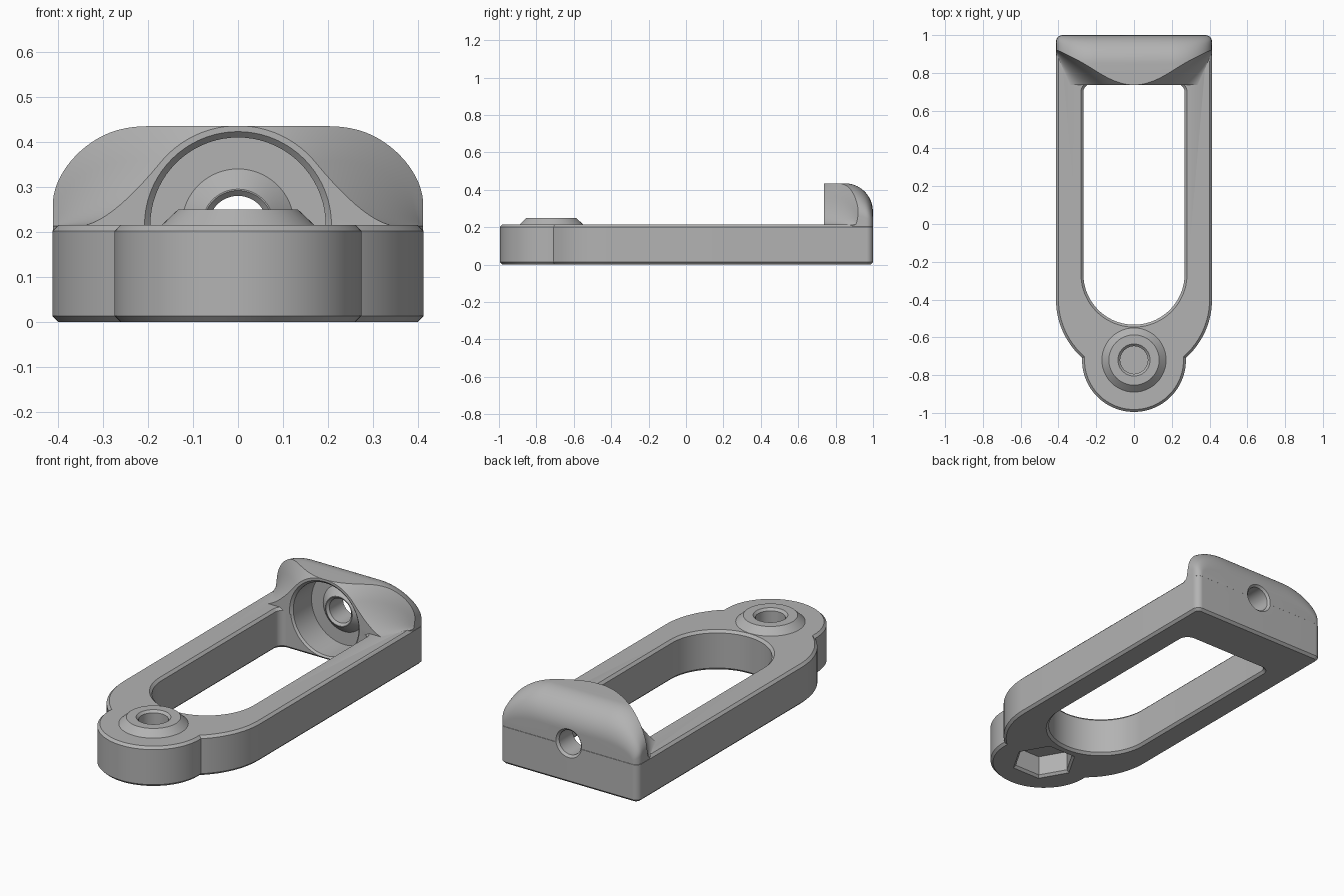
import bpy, bmesh
from math import sin, cos, acos, pi, radians, sqrt

cube = bpy.data.objects.get("Cube")
if cube:
    bpy.data.objects.remove(cube)

grey = bpy.data.materials.new("plain_grey")
grey.use_nodes = True
grey.diffuse_color = (0.45, 0.45, 0.45, 1)
grey.node_tree.nodes["Principled BSDF"].inputs["Base Color"].default_value = grey.diffuse_color


def loft(name, rings):
    """Closed solid through rings of equal point count."""
    bm = bmesh.new()
    loops = [[bm.verts.new(p) for p in ring] for ring in rings]
    n = len(loops[0])
    for a, b in zip(loops, loops[1:]):
        for i in range(n):
            j = (i + 1) % n
            bm.faces.new((a[i], a[j], b[j], b[i]))
    bm.faces.new(loops[0])
    bm.faces.new(loops[-1])
    bmesh.ops.recalc_face_normals(bm, faces=bm.faces)
    mesh = bpy.data.meshes.new(name)
    bm.to_mesh(mesh)
    bm.free()
    mesh.materials.append(grey)
    obj = bpy.data.objects.new(name, mesh)
    bpy.context.collection.objects.link(obj)
    return obj


def combine(target, tool, operation):
    """Apply a boolean and remove the tool."""
    bpy.context.view_layer.objects.active = target
    mod = target.modifiers.new("combine", "BOOLEAN")
    mod.operation, mod.solver, mod.object = operation, "EXACT", tool
    bpy.ops.object.modifier_apply(modifier=mod.name)
    bpy.data.objects.remove(tool)


def slab(name, arcs, levels):
    """Outline of arcs (x, y, radius, start, end) stacked at (z, offset) levels."""
    rings = []
    for z, off in levels:
        ring = []
        for cx, cy, r, a0, a1 in arcs:
            steps = max(6, int((a1 - a0) / 4))
            for i in range(steps + 1):
                a = radians(a0 + (a1 - a0) * i / steps)
                ring.append((cx + (r + off) * cos(a), cy + (r + off) * sin(a), z))
        rings.append(ring)
    return loft(name, rings)


def turned(name, axis, levels, sides=72):
    """Turned solid from (height, radius) pairs, upright at the nose or lying along y."""
    rings = []
    for h, r in levels:
        circle = [(r * cos(2 * pi * i / sides), r * sin(2 * pi * i / sides)) for i in range(sides)]
        if axis == "Z":
            rings.append([(u, NOSE_Y + v, h) for u, v in circle])
        else:
            rings.append([(u, h, AXIS_Z + v) for u, v in circle])
    return loft(name, rings)


def symmetric(half, y):
    """Cross-section ring from its +x half, listed top to bottom."""
    return [(x, y, z) for x, z in half] + [(-x, y, z) for x, z in reversed(half)]


NOSE_Y, AXIS_Z, TOP, CH = -0.72, 0.215, 0.215, 0.013
BEVELLED = [(0, -CH), (CH, 0), (TOP - CH, 0), (TOP, -CH)]

# Plate with a round front end, and the round nose
body = slab("bracket_body", [(0.378, 0.965, 0.035, 0, 90), (-0.378, 0.965, 0.035, 90, 180),
                             (0, -0.4, 0.413, 180, 360)], BEVELLED)
combine(body, turned("nose", "Z", [(z, 0.275 + off) for z, off in BEVELLED], 96), "UNION")

# Long slot with eased edges
slot = slab("slot_cutter", [(0.228, 0.7, 0.04, 0, 90), (-0.228, 0.7, 0.04, 90, 180),
                            (0, -0.265, 0.268, 180, 360)],
            [(-0.01, CH + 0.01), (CH, 0), (TOP - CH, 0), (TOP + 0.01, CH + 0.01)])
combine(body, slot, "DIFFERENCE")


# Upright head: rounded top corners and a rounded rear top edge
def head_section(y):
    drop = 0.15 - sqrt(max(0, 0.15 ** 2 - max(0, y - 0.849) ** 2))
    side = 0.035 - sqrt(max(0, 0.035 ** 2 - max(0, y - 0.964) ** 2))
    w, top, b = 0.412 - side, 0.435 - drop, 0.17 - 0.7 * drop
    half = []
    for i in range(21):
        a = pi / 2 * (1 - i / 20)
        half.append((w - 0.21 + 0.21 * cos(a), top - b + b * sin(a)))
    return symmetric(half + [(w, 0.19)], y)


head_ys = [0.7] + [0.849 + 0.15 * sin(radians(4.5 * i)) for i in range(21)]
head = loft("head", [head_section(y) for y in head_ys])


# Flared front of the head, blending into the plate
def flare_section(y):
    r = 0.223 + (y - 0.737) * 1.05
    end = max(0.355 + (r - 0.223) * 0.33, r + 0.01)
    mid = (r + end) / 2
    low = acos(r / mid)
    half = []
    for i in range(25):
        a = pi / 2 + (low - pi / 2) * (i + 0.3) / 24.3
        half.append((r * cos(a), r * sin(a)))
    x0, z0 = half[-1]
    for i in range(1, 13):
        t = i / 12
        half.append(((1 - t) ** 2 * x0 + 2 * t * (1 - t) * mid + t * t * end, (1 - t) ** 2 * z0))
    return symmetric([(x, z + AXIS_Z - 0.002) for x, z in half] + [(end, 0.1)], y)


flare = loft("flare", [flare_section(0.737 + 0.3 * i / 30) for i in range(31)])
combine(head, flare, "INTERSECT")
combine(body, head, "UNION")

# Round cup in the head, with a conical seat and a through hole
combine(body, turned("cup_cutter", "Y", [(0.727, 0.218), (0.75, 0.195), (0.905, 0.195)]), "DIFFERENCE")
combine(body, turned("cup_seat", "Y", [(0.86, 0.08), (0.905, 0.125), (0.93, 0.125)]), "UNION")
combine(body, turned("rear_hole_cutter", "Y", [(0.85, 0.087), (0.872, 0.065), (0.988, 0.065),
                                               (1.01, 0.087)]), "DIFFERENCE")

# Raised seat on the nose, blind hole above and hexagonal pocket below
combine(body, turned("nose_seat", "Z", [(0.19, 0.17), (TOP, 0.17), (0.25, 0.133)]), "UNION")
combine(body, turned("nose_hole_cutter", "Z", [(0.14, 0.073), (0.238, 0.073), (0.26, 0.095)]), "DIFFERENCE")
combine(body, turned("hex_pocket_cutter", "Z", [(-0.01, 0.177), (CH, 0.154), (0.12, 0.154)], 6), "DIFFERENCE")

# Smooth curves, sharp edges
bpy.ops.object.select_all(action="DESELECT")
body.select_set(True)
bpy.context.view_layer.objects.active = body
bpy.ops.object.shade_smooth_by_angle(angle=radians(25))
